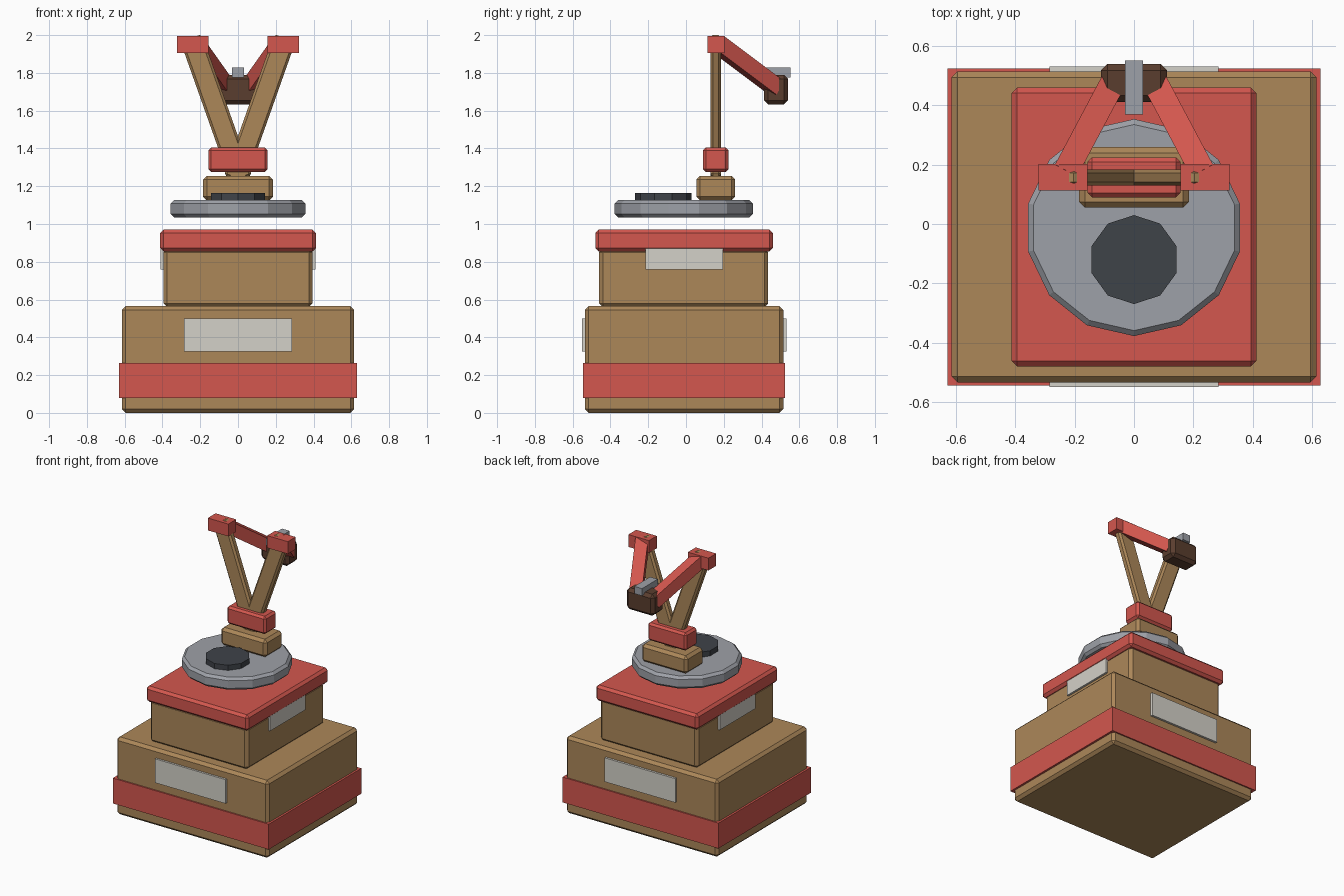
import bpy
import bmesh
from mathutils import Vector, Matrix

cube = bpy.data.objects.get("Cube")
if cube:
    bpy.data.objects.remove(cube, do_unlink=True)


def material(name, *rgb):
    # 8-bit display colour to linear
    lin = [((c / 255 + 0.055) / 1.055) ** 2.4 for c in rgb] + [1.0]
    m = bpy.data.materials.new(name)
    m.use_nodes = True
    m.diffuse_color = lin
    m.node_tree.nodes["Principled BSDF"].inputs["Base Color"].default_value = lin
    return m


TAN = material("tan", 172, 135, 89)
RED = material("red", 211, 87, 78)
GREY = material("steel grey", 158, 161, 168)
DARK = material("charcoal", 63, 67, 73)
PALE = material("pale panel", 212, 209, 200)
BROWN = material("dark brown", 90, 61, 46)


def finish(name, bm, mat, bevel=0.0, matrix=None):
    mesh = bpy.data.meshes.new(name)
    bm.to_mesh(mesh)
    bm.free()
    mesh.materials.append(mat)
    ob = bpy.data.objects.new(name, mesh)
    bpy.context.collection.objects.link(ob)
    if matrix:
        ob.matrix_world = matrix
    if bevel:
        mod = ob.modifiers.new("chamfer", "BEVEL")
        mod.width = bevel
        mod.segments = 1
        mod.limit_method = "ANGLE"
    return ob


def box(name, mat, x, y, z, bevel=0.0):
    """Box from its low and high limits on each axis."""
    lims = (x, y, z)
    size = [b - a for a, b in lims]
    mid = [(a + b) / 2 for a, b in lims]
    bm = bmesh.new()
    bmesh.ops.create_cube(bm, size=1)
    bmesh.ops.scale(bm, vec=size, verts=bm.verts)
    return finish(name, bm, mat, bevel, Matrix.Translation(mid))


def beam(name, mat, start, end, width, depth, bevel):
    """Box running from start to end; width lies across, depth in the other way."""
    a, b = Vector(start), Vector(end)
    d = (b - a).normalized()
    side = Vector((d.y, -d.x, 0))
    side = Vector((0, 1, 0)) if abs(d.y) < 0.01 else side.normalized()
    up = d.cross(side)
    rot = Matrix((side, up, d)).transposed().to_4x4()
    bm = bmesh.new()
    bmesh.ops.create_cube(bm, size=1)
    bmesh.ops.scale(bm, vec=(width, depth, (b - a).length), verts=bm.verts)
    return finish(name, bm, mat, bevel, Matrix.Translation((a + b) / 2) @ rot)


def disc(name, mat, sides, radius, y, low, high, bevel=0.0):
    bm = bmesh.new()
    bmesh.ops.create_cone(bm, cap_ends=True, segments=sides, radius1=radius,
                          radius2=radius, depth=high - low)
    # Point a corner to the front
    first = min(bm.verts, key=lambda v: v.co.y)
    turn = Vector((first.co.x, first.co.y)).angle_signed(Vector((0, -1)))
    bmesh.ops.rotate(bm, matrix=Matrix.Rotation(-turn, 3, "Z"), verts=bm.verts)
    return finish(name, bm, mat, bevel, Matrix.Translation((0, y, (low + high) / 2)))


# Stepped base
box("lower_crate", TAN, (-.615, .615), (-.535, .515), (0, .565), .02)
box("lower_band", RED, (-.63, .63), (-.545, .525), (.08, .265))
box("upper_crate", TAN, (-.395, .395), (-.46, .435), (.56, .87), .02)
box("upper_lid", RED, (-.413, .413), (-.48, .46), (.855, .97), .018)

# Pale panels
for name, y in (("front_panel", -.541), ("back_panel", .522)):
    box(name, PALE, (-.285, .285), (y - .009, y + .009), (.325, .5))
for name, x in (("left_panel", .401), ("right_panel", -.401)):
    box(name, PALE, (x - .009, x + .009), (-.215, .195), (.76, .88))

# Turntable
disc("turntable", GREY, 14, .366, -.012, 1.035, 1.127, .018)
disc("turntable_hub", DARK, 10, .15, -.12, 1.115, 1.165)

# Mast foot and collar
box("mast_foot", TAN, (-.185, .185), (.055, .26), (1.125, 1.255), .02)
box("mast_collar", RED, (-.157, .157), (.09, .225), (1.275, 1.405), .015)

# Forked mast and pull arms
for side, s in (("left", 1), ("right", -1)):
    beam(side + "_mast_leg", TAN, (-.017 * s, .157, 1.237), (.248 * s, .157, 1.985),
         .055, .12, .013)
    box(side + "_mast_cap", RED, sorted((.157 * s, .323 * s)), (.113, .203), (1.905, 1.995))
    beam(side + "_pull_arm", RED, (.24 * s, .16, 1.96), (.07 * s, .48, 1.72),
         .085, .085, 0)

# Pouch and its bolt
box("pouch", BROWN, (-.112, .112), (.412, .54), (1.633, 1.79), .022)
box("pouch_bolt", GREY, (-.031, .031), (.37, .552), (1.775, 1.828))
